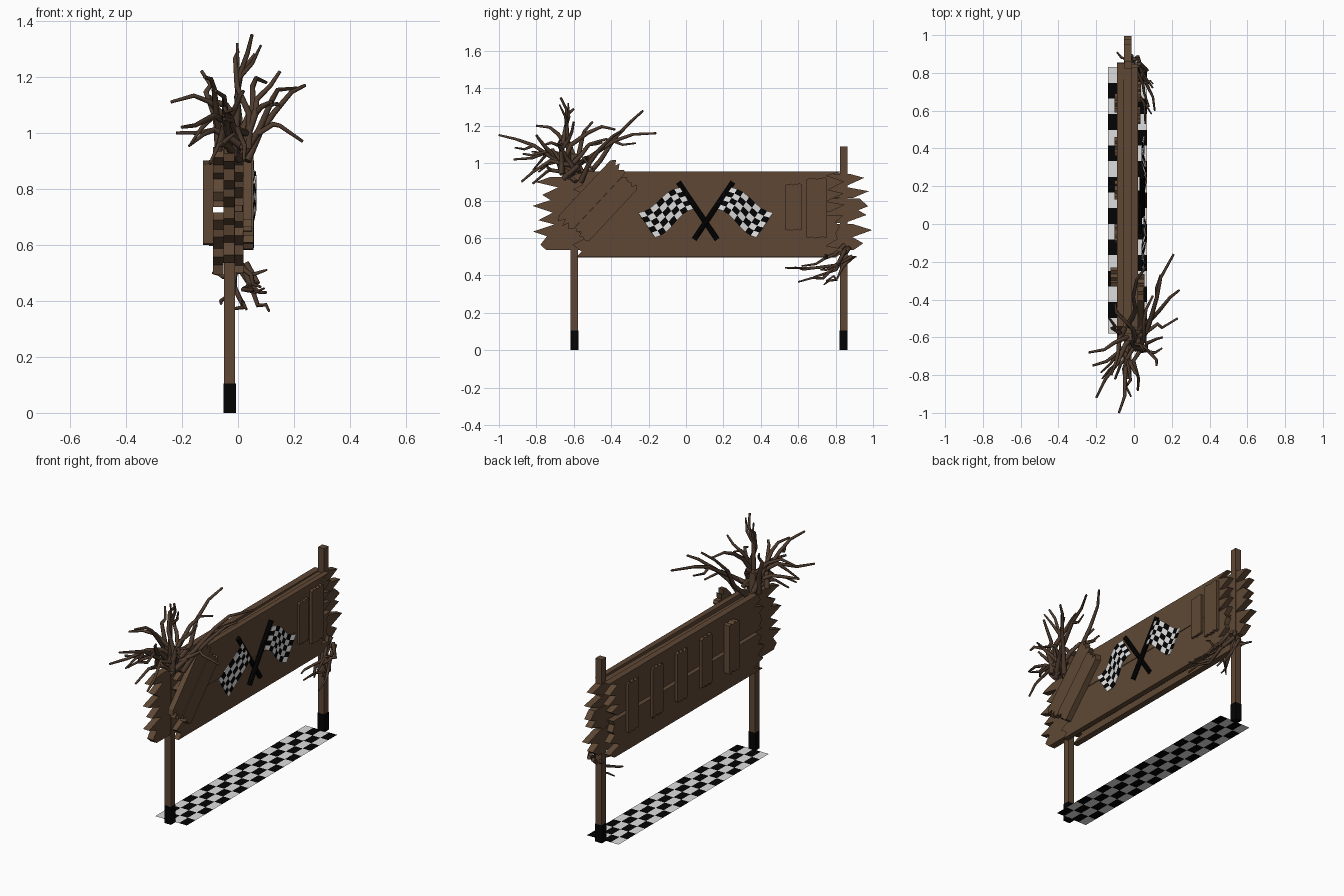
import bpy, bmesh, math, random
from mathutils import Vector

if "Cube" in bpy.data.objects:
    bpy.data.objects.remove(bpy.data.objects["Cube"])

random.seed(11)


def material(name, rgb):
    m = bpy.data.materials.new(name)
    m.diffuse_color = (*rgb, 1)
    m.use_nodes = True
    m.node_tree.nodes["Principled BSDF"].inputs["Base Color"].default_value = m.diffuse_color
    return m


WOOD = material("brown wood", (0.112, 0.064, 0.035))
BARK = material("dark bark", (0.078, 0.045, 0.028))
BLACK = material("black paint", (0.001, 0.001, 0.001))
WHITE = material("white paint", (0.73, 0.73, 0.73))


def finish(name, bm, *mats):
    bmesh.ops.recalc_face_normals(bm, faces=bm.faces)
    me = bpy.data.meshes.new(name)
    bm.to_mesh(me)
    bm.free()
    for m in mats:
        me.materials.append(m)
    ob = bpy.data.objects.new(name, me)
    bpy.context.collection.objects.link(ob)
    return ob


def plank(name, y, z, length, width, x0, x1, angle=0, teeth=6, depth=0.05):
    """Board in the y-z plane with splintered ends, from x0 to x1."""
    a = math.radians(angle)
    outline = []
    for side in (1, -1):
        for i in range(teeth + 1):
            wobble = random.uniform(-0.3, 0.3) if 0 < i < teeth else 0
            v = ((i + wobble) / teeth - 0.5) * width
            cut = random.uniform(0.45, 1) * depth if i % 2 == 0 else random.uniform(0, 0.4) * depth
            outline.append((side * (length / 2 - cut), side * v))
    bm = bmesh.new()
    verts = [bm.verts.new((x0, y + u * math.cos(a) - v * math.sin(a),
                           z + u * math.sin(a) + v * math.cos(a))) for u, v in outline]
    face = bm.faces.new(verts)
    top = bmesh.ops.extrude_face_region(bm, geom=[face])["geom"]
    bmesh.ops.translate(bm, vec=(x1 - x0, 0, 0),
                        verts=[g for g in top if isinstance(g, bmesh.types.BMVert)])
    return finish(name, bm, WOOD)


def box(name, x0, x1, y0, y1, z0, z1, mat):
    bm = bmesh.new()
    bmesh.ops.create_cube(bm, size=1)
    for v in bm.verts:
        v.co = ((x0 + x1) / 2 + v.co.x * (x1 - x0), (y0 + y1) / 2 + v.co.y * (y1 - y0),
                (z0 + z1) / 2 + v.co.z * (z1 - z0))
    return finish(name, bm, mat)


def checker(name, nu, nv, point):
    """Sheet of alternating white and black cells; point(s, t) gives positions."""
    bm = bmesh.new()
    g = [[bm.verts.new(point(i / nu, j / nv)) for j in range(nv + 1)] for i in range(nu + 1)]
    for i in range(nu):
        for j in range(nv):
            f = bm.faces.new((g[i][j], g[i + 1][j], g[i + 1][j + 1], g[i][j + 1]))
            f.material_index = (i + j) % 2
    return finish(name, bm, WHITE, BLACK)


def branches(name, root, tips, bow, spread, radius):
    """Crooked tapering branches from a root area to the tips, some with a twig."""
    cu = bpy.data.curves.new(name, "CURVE")
    cu.dimensions = "3D"
    cu.bevel_depth = radius
    cu.bevel_resolution = 1
    cu.use_fill_caps = True

    def spline(pts, r0, r1):
        s = cu.splines.new("POLY")
        s.points.add(len(pts) - 1)
        for k, p in enumerate(pts):
            s.points[k].co = (*p, 1)
            s.points[k].radius = r0 + (r1 - r0) * k / (len(pts) - 1)

    def jitter(r):
        return Vector([random.uniform(-r, r) for _ in range(3)])

    for n, tip in enumerate(tips):
        tip = Vector(tip)
        start = Vector(root) + jitter(spread)
        pts = [start]
        for t in (0.25, 0.5, 0.75):
            pts.append(start.lerp(tip, t) + Vector((0, 0, bow * 4 * t * (1 - t))) + jitter(0.025))
        pts.append(tip)
        spline(pts, 1.0, 0.4)
        if n % 2 == 0:  # side twig
            end = pts[2] + (pts[3] - pts[2]) * 0.9 + jitter(0.07)
            spline([pts[2], pts[2].lerp(end, 0.5) + jitter(0.015), end], 0.65, 0.3)
    cu.materials.append(BARK)
    ob = bpy.data.objects.new(name, cu)
    bpy.context.collection.objects.link(ob)
    bpy.ops.object.select_all(action="DESELECT")
    ob.select_set(True)
    bpy.context.view_layer.objects.active = ob
    bpy.ops.object.convert(target="MESH")


# Posts with black feet
for label, y, top in (("left", -0.597, 1.05), ("right", 0.843, 1.09)):
    box(label + "_post", -0.05, -0.01, y - 0.02, y + 0.02, 0.1, top, WOOD)
    box(label + "_post_foot", -0.052, -0.008, y - 0.021, y + 0.021, 0, 0.105, BLACK)

# Core boards with long splintered ends
for i, (z, w, tilt) in enumerate(((0.605, 0.14, 0), (0.74, 0.13, 0.4), (0.87, 0.13, 0.6))):
    plank(f"core_board_{i}", 0.092, z, 1.83, w, -0.052, -0.012, tilt, 4, 0.16)

# Front and back facing boards
for i, (z, w) in enumerate(((0.61, 0.22), (0.8475, 0.215))):
    plank(f"front_board_{i}", 0.12, z, 1.47, w, -0.012, 0.02, 0, 7, 0.11)
    plank(f"back_board_{i}", 0.12, z - 0.005, 1.47, w, -0.09, -0.052, 0, 7, 0.11)
box("front_gap_filler", -0.012, 0.016, -0.5, 0.74, 0.715, 0.745, WOOD)

# Cross slats on the front
plank("front_slat_narrow", 0.575, 0.765, 0.26, 0.09, 0.02, 0.034, 90, 8, 0.015)
plank("front_slat_wide", 0.70, 0.76, 0.33, 0.11, 0.02, 0.036, 90, 8, 0.015)

# Diagonal patch planks at the left
plank("diagonal_patch_upper", -0.505, 0.83, 0.46, 0.105, 0.018, 0.05, 47, 6, 0.04)
plank("diagonal_patch_lower", -0.43, 0.755, 0.42, 0.105, 0.018, 0.055, 47, 6, 0.04)

# Slats on the back, the outermost one thicker
for i in range(5):
    plank(f"back_slat_{i}", -0.28 + i * 0.23, 0.75, 0.31, 0.1, -0.125 if i == 0 else -0.104, -0.09,
          90, 6, 0.02)

# Crossed flags, mirrored about y = 0.105
for label, s in (("left", -1), ("right", 1)):
    bm = bmesh.new()
    bmesh.ops.create_cone(bm, cap_ends=True, segments=8, radius1=0.014, radius2=0.014, depth=0.37)
    pole = finish(label + "_flag_pole", bm, BLACK)
    pole.location = (0.036 + 0.008 * s, 0.105 + s * 0.042, 0.745)
    pole.rotation_euler = (-s * math.atan2(0.21, 0.31), 0, 0)

    def cloth(u, t, s=s):
        inner = Vector((0.137, 0.87)).lerp(Vector((0.065, 0.755)), t)
        outer = Vector((0.36, 0.735)).lerp(Vector((0.27, 0.602)), t)
        p = inner.lerp(outer, u)
        wave = math.sin(u * math.tau)
        return (0.056 + 0.01 * wave, 0.105 + s * p.x, p.y + 0.014 * wave)
    flag = checker(label + "_flag", 7, 5, cloth)
    flag.modifiers.new("thickness", "SOLIDIFY").thickness = 0.006

# Checkered line on the ground
checker("ground_line", 4, 17, lambda u, t: (-0.138 + 0.208 * u, 0.83 - 1.41 * t, 0.003))

# Dry branches over the left post and under the right one
branches("upper_branches", (-0.02, -0.61, 0.93), [
    (0.05, -0.67, 1.35), (0.06, -0.23, 1.28), (0.21, -0.16, 1.16), (0.23, -0.5, 0.97),
    (-0.08, -1.0, 1.15), (-0.24, -0.68, 1.11), (-0.2, -0.92, 1.02), (-0.12, -0.8, 1.2),
    (0.0, -0.6, 1.29), (0.15, -0.6, 1.22), (-0.22, -0.75, 1.0), (0.1, -0.38, 1.18),
    (-0.1, -0.42, 1.13), (0.02, -0.88, 0.9), (-0.05, -0.87, 1.05), (-0.13, -0.5, 1.22),
    (0.12, -0.75, 1.1), (0.02, -0.8, 1.15), (-0.1, -0.82, 0.89), (0.24, -0.35, 1.17)],
    0.055, 0.06, 0.015)
branches("lower_branches", (0.0, 0.86, 0.53), [
    (0.06, 0.53, 0.44), (0.11, 0.6, 0.365), (0.08, 0.62, 0.45), (-0.06, 0.68, 0.39),
    (0.03, 0.75, 0.37), (-0.09, 0.91, 0.5), (0.1, 0.72, 0.43)],
    -0.035, 0.035, 0.012)
